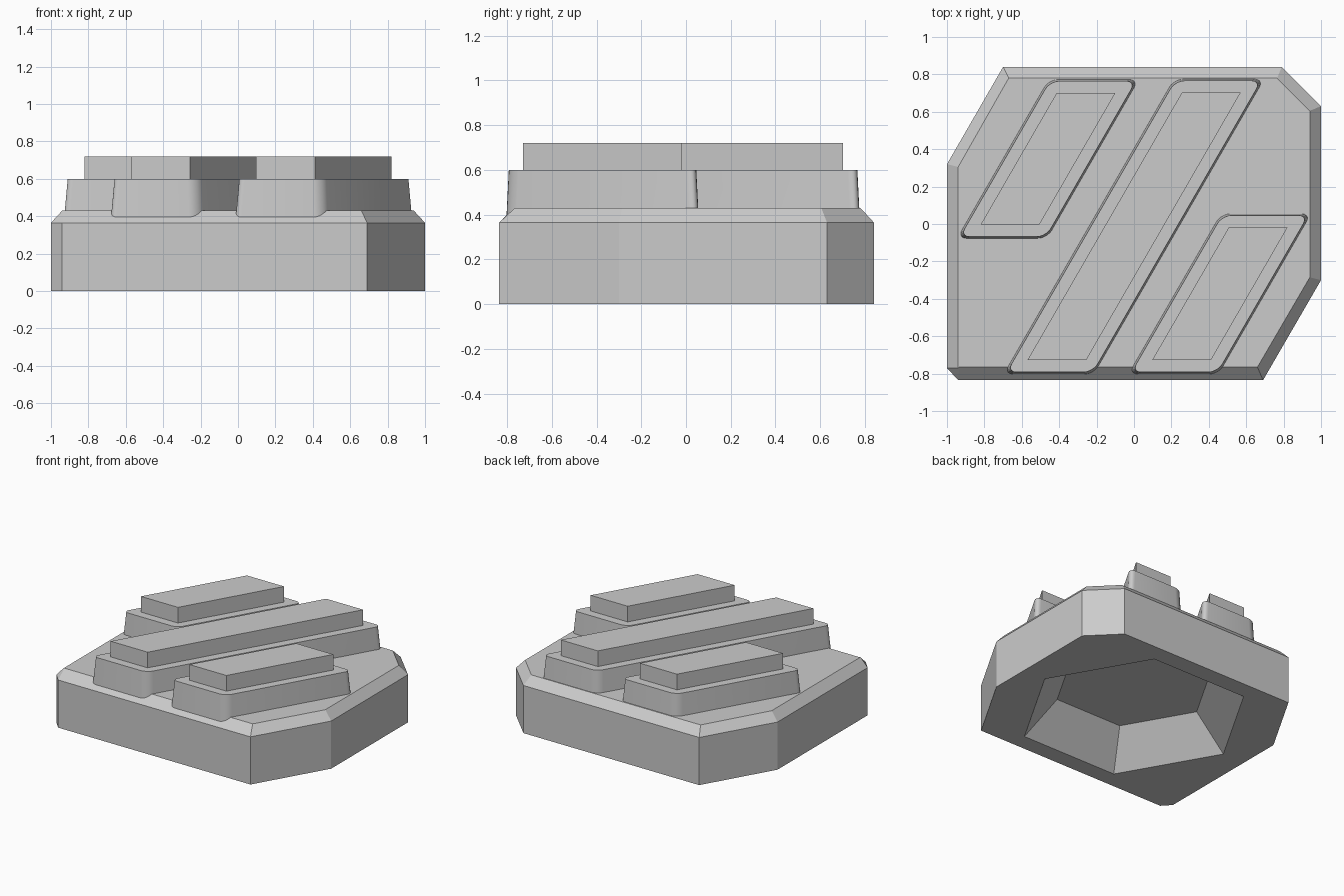
import bpy
import bmesh
import math

cube = bpy.data.objects.get("Cube")
if cube:
    bpy.data.objects.remove(cube, do_unlink=True)

GREY = 0.6
SHEAR = math.tan(math.radians(30))

grey = bpy.data.materials.new("plain grey")
grey.use_nodes = True
grey.diffuse_color = (GREY, GREY, GREY, 1)
grey.node_tree.nodes["Principled BSDF"].inputs["Base Color"].default_value = (GREY, GREY, GREY, 1)


def loft(name, rings, corner=0.0):
    """Solid through stacked (outline, z) rings, with optional rounded upright edges."""
    bm = bmesh.new()
    loops = [[bm.verts.new((x, y, z)) for x, y in outline] for outline, z in rings]
    count = len(loops[0])
    for low, high in zip(loops, loops[1:]):
        for i in range(count):
            j = (i + 1) % count
            bm.faces.new((low[i], low[j], high[j], high[i]))
    bm.faces.new(loops[0][::-1])
    bm.faces.new(loops[-1])
    if corner:
        upright = [e for e in bm.edges if abs(e.verts[0].co.z - e.verts[1].co.z) > 0.01]
        bmesh.ops.bevel(bm, geom=upright, offset=corner, segments=5,
                        profile=0.5, affect='EDGES')
    bmesh.ops.recalc_face_normals(bm, faces=bm.faces)
    mesh = bpy.data.meshes.new(name)
    bm.to_mesh(mesh)
    bm.free()
    obj = bpy.data.objects.new(name, mesh)
    bpy.context.collection.objects.link(obj)
    mesh.materials.append(grey)
    return obj


def select_only(obj):
    bpy.ops.object.select_all(action='DESELECT')
    obj.select_set(True)
    bpy.context.view_layer.objects.active = obj


def slanted(cx, cy, half_w, half_h):
    """Parallelogram leaning thirty degrees towards +x."""
    lean = SHEAR * half_h
    return [(cx - lean - half_w, cy - half_h), (cx - lean + half_w, cy - half_h),
            (cx + lean + half_w, cy + half_h), (cx + lean - half_w, cy + half_h)]


def hexagon(radius):
    return [(radius * math.cos(i * math.pi / 3), radius * math.sin(i * math.pi / 3))
            for i in range(6)]


# Base slab with cut corners and a chamfered top rim
outer = [(-0.94, -0.835), (0.69, -0.835), (1, -0.3), (1, 0.63),
         (0.79, 0.84), (-0.7, 0.84), (-1, 0.32), (-1, -0.77)]
inner = [(-0.935, -0.765), (0.66, -0.765), (0.94, -0.285), (0.94, 0.605),
         (0.765, 0.78), (-0.67, 0.78), (-0.94, 0.305), (-0.94, -0.77)]
base = loft("base_slab", [(outer, 0), (outer, 0.365), (inner, 0.43)])

# Tapered hexagonal hollow in the underside
cutter = loft("hollow_cutter", [(hexagon(0.91), -0.1), (hexagon(0.57), 0.25)])
cutter.hide_render = True
cut = base.modifiers.new("hollow", 'BOOLEAN')
cut.operation = 'DIFFERENCE'
cut.solver = 'EXACT'
cut.object = cutter
select_only(base)
bpy.ops.object.modifier_apply(modifier=cut.name)
bpy.data.objects.remove(cutter, do_unlink=True)

# Three slanted two-step bars
bars = {"back": (-0.46, 0.348, 0.425), "middle": (0, -0.013, 0.788),
        "front": (0.459, -0.373, 0.428)}
for place, (cx, cy, half_h) in bars.items():
    step = loft(place + "_bar_lower_step",
                [(slanted(cx, cy, 0.245, half_h + 0.003), 0.36),
                 (slanted(cx, cy, 0.23, half_h - 0.009), 0.6)], corner=0.05)
    select_only(step)
    bpy.ops.object.shade_smooth_by_angle(angle=math.radians(35))
    top = slanted(cx, cy, 0.157, half_h - 0.073)
    loft(place + "_bar_upper_step", [(top, 0.59), (top, 0.72)])
